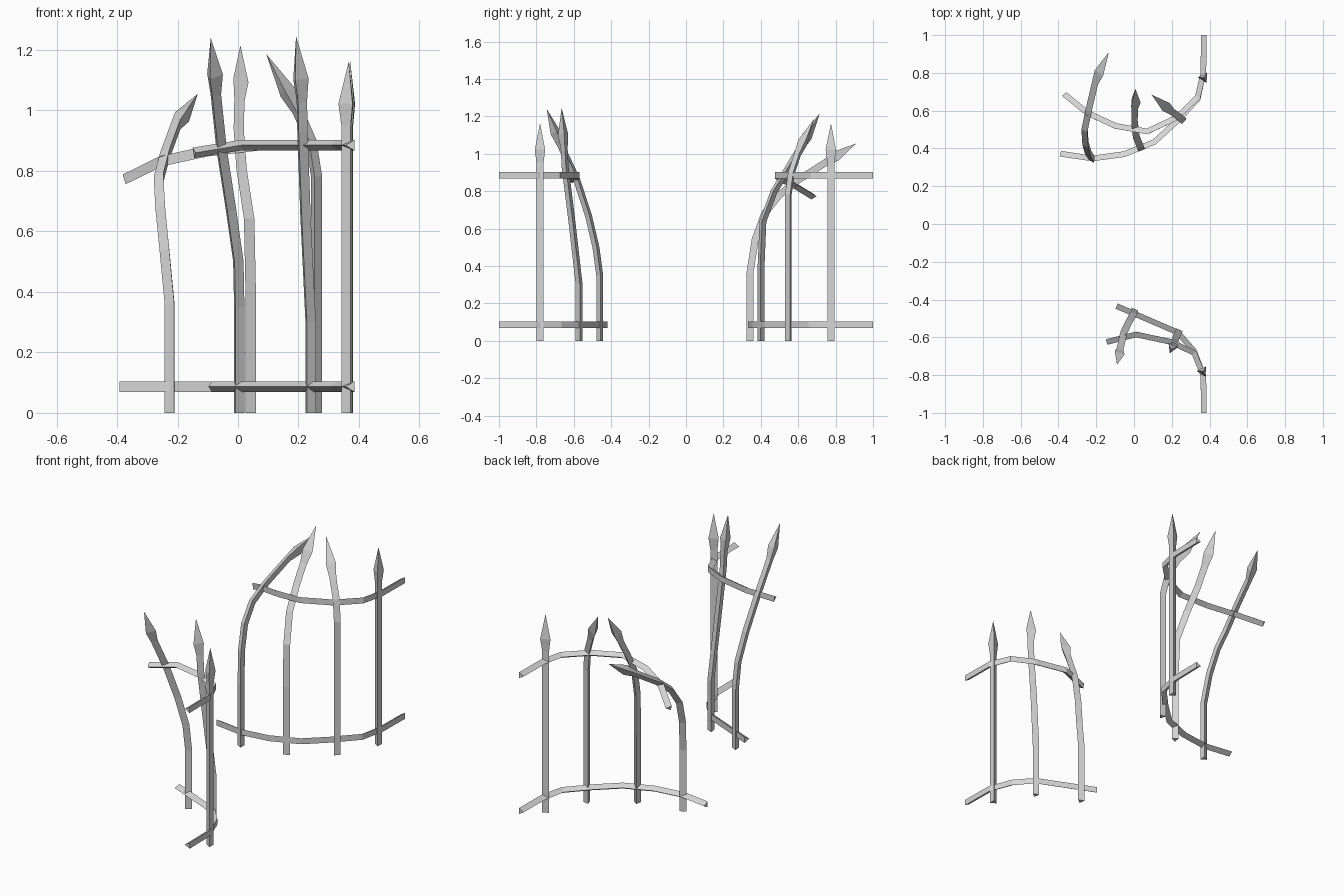
import bpy
import bmesh
import math
from mathutils import Vector

default_cube = bpy.data.objects.get("Cube")
if default_cube:
    bpy.data.objects.remove(default_cube, do_unlink=True)

UP = Vector((0, 0, 1))
BAR_RADIUS = 0.0215
HEAD_RADIUS = 0.032
RAIL_RADIUS = 0.02

# One plain grey metal for the whole fence
metal = bpy.data.materials.new("grey_metal")
metal.use_nodes = True
grey = (0.67, 0.67, 0.67, 1)
metal.diffuse_color = grey
shader = metal.node_tree.nodes["Principled BSDF"]
shader.inputs["Base Color"].default_value = grey
shader.inputs["Roughness"].default_value = 0.7


def tangents(points):
    """Average direction of the path at every point."""
    last = len(points) - 1
    result = []
    for i in range(len(points)):
        before = points[max(i - 1, 0)]
        here = points[i]
        after = points[min(i + 1, last)]
        result.append(((here - before).normalized() + (after - here).normalized()).normalized())
    return result


def sweep(name, points, radii, apex_direction):
    """Sweep a triangular section along points; a zero radius makes a tip."""
    bm = bmesh.new()
    rings = []
    for point, along, radius in zip(points, tangents(points), radii):
        if radius == 0:
            rings.append([bm.verts.new(point)] * 3)
            continue
        apex = apex_direction(along)
        apex = (apex - along * apex.dot(along)).normalized()
        side = along.cross(apex)
        ring = []
        for k in range(3):
            turn = math.tau * k / 3
            offset = apex * math.cos(turn) + side * math.sin(turn)
            ring.append(bm.verts.new(point + offset * radius))
        rings.append(ring)

    # Side walls between neighbouring sections
    for low, high in zip(rings, rings[1:]):
        for k in range(3):
            n = (k + 1) % 3
            corners = [low[k], low[n], high[n], high[k]]
            bm.faces.new(list(dict.fromkeys(corners)))
    # End caps
    bm.faces.new(rings[0])
    if radii[-1] > 0:
        bm.faces.new(rings[-1])
    bmesh.ops.recalc_face_normals(bm, faces=bm.faces[:])

    mesh = bpy.data.meshes.new(name)
    bm.to_mesh(mesh)
    bm.free()
    mesh.materials.append(metal)
    obj = bpy.data.objects.new(name, mesh)
    bpy.context.scene.collection.objects.link(obj)


def post(name, apex_angle, *path):
    """Bar from the ground through the path; the last two points are neck and tip."""
    bar = [Vector(p) for p in path]
    ground = Vector((bar[0].x, bar[0].y, 0))
    widest = bar[-2].lerp(bar[-1], 0.34)
    points = [ground] + bar[:-1] + [widest, bar[-1]]
    radii = [BAR_RADIUS] * len(bar) + [HEAD_RADIUS, 0]
    angle = math.radians(apex_angle)
    apex = Vector((math.cos(angle), math.sin(angle), 0))
    sweep(name, points, radii, lambda along: apex)


def rail(name, turn, height, *path):
    """Rail through path points; a third number replaces the usual height."""
    points = [Vector((p[0], p[1], p[2] if len(p) > 2 else height)) for p in path]
    sweep(name, points, [RAIL_RADIUS] * len(points),
          lambda along: UP.cross(along) * turn)


LOW, HIGH = 0.087, 0.885

# Front section rails
rail("front_lower_rail", 1, LOW,
     (.375, -1), (.372, -.8), (.322, -.67), (.235, -.57), (-.09, -.43))
rail("front_upper_rail", 1, HIGH,
     (.375, -1), (.372, -.8), (.322, -.68), (.2, -.62), (.01, -.58), (-.145, -.62, .86))

# Back section rails
rail("back_lower_rail", -1, LOW,
     (.375, 1), (.372, .8), (.342, .66), (.23, .54), (.11, .43),
     (-.05, .365), (-.22, .342), (-.39, .367))
rail("back_upper_rail", -1, HIGH,
     (.375, 1), (.372, .8), (.342, .67), (.23, .56), (.07, .485),
     (-.1, .515, .865), (-.25, .585, .832), (-.37, .682, .772))

# Front section posts
post("front_straight_post", 177, (.363, -.78, .5), (.363, -.78, .95), (.366, -.78, 1.162))
post("front_leaning_post", 127, (.236, -.57, .3), (.219, -.61, .65),
     (.209, -.645, .93), (.207, -.65, 1.03), (.192, -.665, 1.245))
post("front_bent_post", 127, (0, -.46, .35), (-.003, -.48, .5), (-.027, -.52, .67),
     (-.058, -.585, .87), (-.077, -.67, 1.05), (-.09, -.745, 1.24))

# Back section posts
post("back_far_bent_post", 178, (-.221, .342, .36), (-.238, .37, .54), (-.252, .42, .68),
     (-.257, .5, .78), (-.236, .6, .86), (-.201, .75, .955), (-.133, .91, 1.055))
post("back_middle_bent_post", 112, (.038, .4, .4), (.033, .41, .64), (.008, .47, .8),
     (-.002, .55, .93), (0, .61, 1.03), (.008, .715, 1.215))
post("back_hooked_post", 138, (.258, .55, .5), (.258, .55, .78), (.239, .567, .9),
     (.195, .6, 1), (.093, .685, 1.187))
post("back_straight_post", 177, (.369, .775, .5), (.369, .775, .95), (.371, .775, 1.162))
